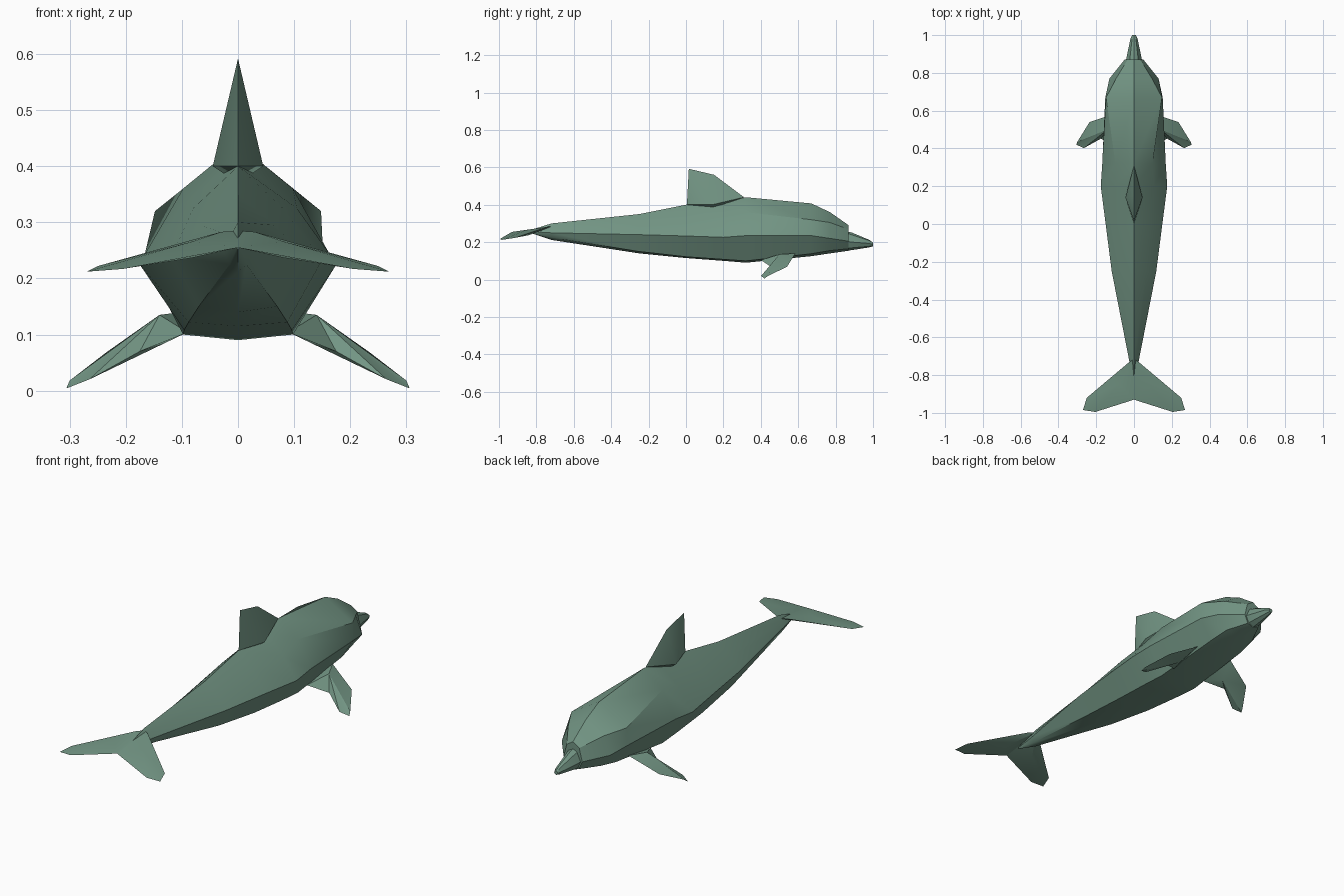
import bpy
import bmesh
import math
from mathutils import Vector

default_cube = bpy.data.objects.get("Cube")
if default_cube:
    bpy.data.objects.remove(default_cube, do_unlink=True)

# Single skin colour
skin = bpy.data.materials.new("grey green skin")
skin.use_nodes = True
skin_colour = (0.17, 0.30, 0.23, 1)
skin.diffuse_color = skin_colour
skin.node_tree.nodes["Principled BSDF"].inputs["Base Color"].default_value = skin_colour


def finish(name, bm):
    """Turn a closed bmesh into a shaded object."""
    bmesh.ops.recalc_face_normals(bm, faces=bm.faces[:])
    mesh = bpy.data.meshes.new(name)
    bm.to_mesh(mesh)
    bm.free()
    mesh.materials.append(skin)
    part = bpy.data.objects.new(name, mesh)
    bpy.context.collection.objects.link(part)
    bpy.ops.object.select_all(action="DESELECT")
    part.select_set(True)
    bpy.context.view_layer.objects.active = part
    bpy.ops.object.shade_smooth_by_angle(angle=math.radians(30))
    return part


def loft(name, sections):
    """Join symmetric eight-sided sections along y."""
    bm = bmesh.new()
    rings = []
    for y, top, upper, side, lower, bottom in sections:
        flank = [upper, side, lower]
        outline = [(0, top)] + flank + [(0, bottom)]
        outline += [(-x, z) for x, z in reversed(flank)]
        rings.append([bm.verts.new((x, y, z)) for x, z in outline])
    for back, front in zip(rings, rings[1:]):
        for i in range(len(back)):
            j = (i + 1) % len(back)
            bm.faces.new((back[i], back[j], front[j], front[i]))
    bm.faces.new(rings[0])
    bm.faces.new(rings[-1])
    return finish(name, bm)


def blade(name, outline, crest, keel, side):
    """Thin fin: an outline fanned to a point above and a point below."""
    bm = bmesh.new()

    def vert(point):
        return bm.verts.new((point[0] * side, point[1], point[2]))

    rim = [vert(p) for p in outline]
    for centre in (vert(crest), vert(keel)):
        for a, b in zip(rim, rim[1:] + rim[:1]):
            bm.faces.new((a, b, centre))
    return finish(name, bm)


# Body: y, top z, upper flank, side line, belly edge, bottom z
loft("body", [
    (-.84, .262, (.002, .26), (.003, .257), (.002, .254), .252),
    (-.72, .30, (.014, .275), (.026, .25), (.015, .225), .212),
    (-.25, .35, (.065, .295), (.118, .24), (.07, .15), .14),
    (0, .40, (.08, .325), (.15, .233), (.088, .122), .115),
    (.2, .415, (.105, .325), (.176, .226), (.096, .108), .10),
    (.32, .44, (.098, .36), (.168, .235), (.098, .10), .09),
    (.67, .407, (.148, .32), (.152, .235), (.09, .138), .125),
    (.77, .36, (.095, .305), (.13, .22), (.078, .155), .14),
    (.87, .29, (.034, .268), (.05, .205), (.032, .165), .154),
])

# Beak
loft("beak", [
    (.85, .26, (.024, .25), (.045, .205), (.03, .17), .153),
    (.89, .25, (.02, .238), (.038, .2), (.025, .17), .158),
    (.98, .212, (.01, .208), (.019, .193), (.012, .178), .172),
    (1.0, .197, (.006, .195), (.01, .188), (.006, .181), .178),
])

# Dorsal fin
bm = bmesh.new()
for point in [(0, .31, .44), (.045, .14, .40), (-.045, .14, .40),
              (0, .005, .40), (0, .015, .592), (0, .15, .56), (0, .15, .37)]:
    bm.verts.new(Vector(point))
bmesh.ops.convex_hull(bm, input=bm.verts[:])
finish("dorsal_fin", bm)

# Paired flippers and tail flukes
flipper = [(.10, .585, .14), (.235, .54, .068), (.30, .435, .018),
           (.306, .42, .004), (.265, .402, .02), (.175, .452, .07),
           (.09, .40, .104)]
fluke = [(0, -.715, .285), (.03, -.735, .283), (.25, -.92, .222),
         (.27, -.985, .212), (.205, -.995, .217), (0, -.93, .255)]
for label, side in (("left", 1), ("right", -1)):
    blade(label + "_flipper", flipper, (.14, .50, .135), (.13, .49, .085), side)
    blade(label + "_tail_fluke", fluke, (.08, -.85, .266), (.08, -.84, .237), side)
